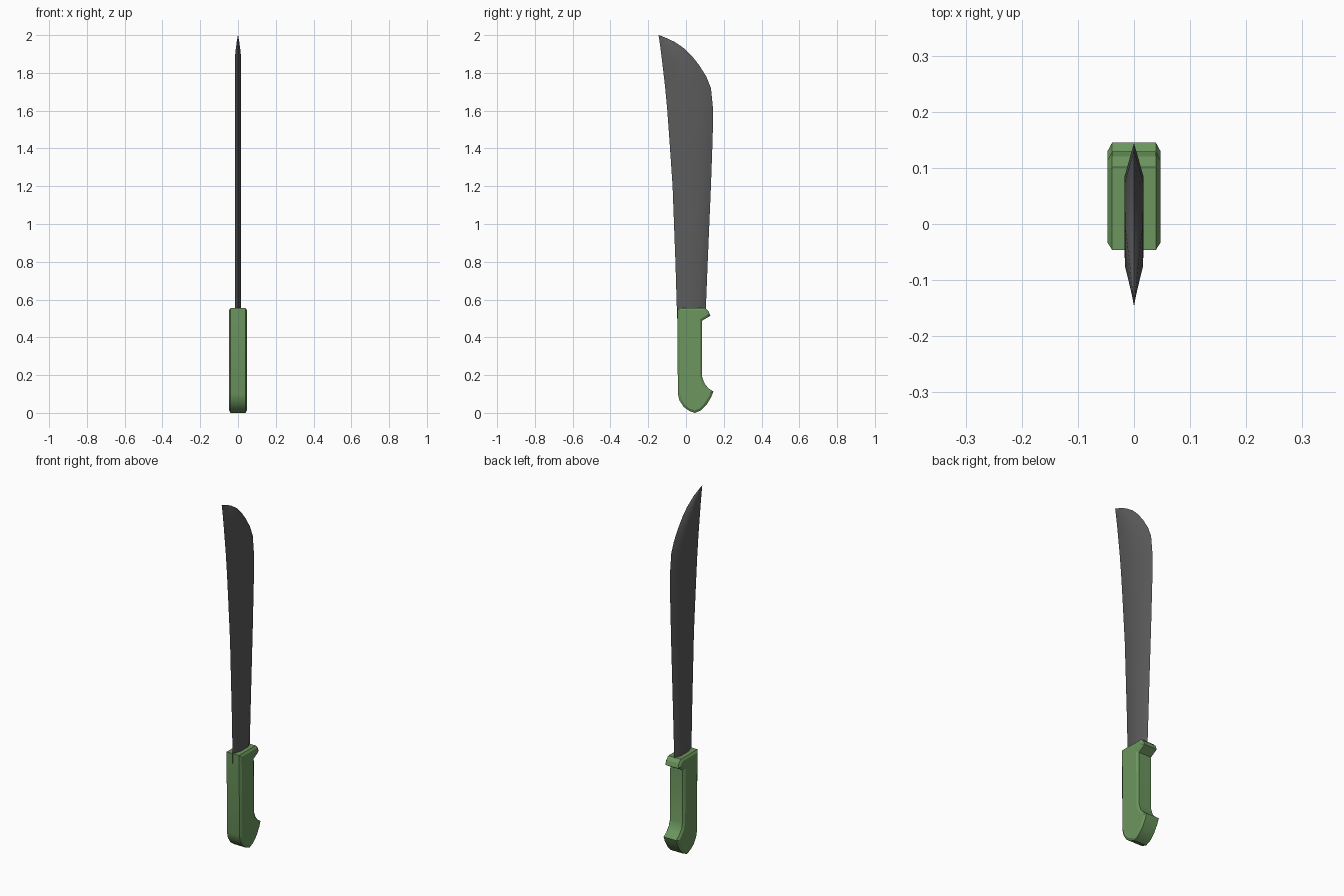
import bpy, bmesh

if "Cube" in bpy.data.objects:
    bpy.data.objects.remove(bpy.data.objects["Cube"])


def material(name, rgb):
    m = bpy.data.materials.new(name)
    m.diffuse_color = (*rgb, 1.0)
    m.use_nodes = True
    m.node_tree.nodes["Principled BSDF"].inputs["Base Color"].default_value = m.diffuse_color
    return m


def finish(bm, name, mat, angle):
    bmesh.ops.recalc_face_normals(bm, faces=bm.faces[:])
    me = bpy.data.meshes.new(name)
    bm.to_mesh(me)
    bm.free()
    me.materials.append(mat)
    ob = bpy.data.objects.new(name, me)
    bpy.context.collection.objects.link(ob)
    bpy.context.view_layer.objects.active = ob
    ob.select_set(True)
    bpy.ops.object.shade_smooth_by_angle(angle=angle)
    ob.select_set(False)


steel = material("dark steel", (0.105, 0.105, 0.105))
green = material("green grip", (0.150, 0.305, 0.112))

# Blade: lens-shaped sections lofted upwards (z, spine y, edge y, thickness factor)
stations = [
    (0.50, -0.047, 0.103, 1), (0.80, -0.056, 0.115, 1), (1.20, -0.071, 0.132, 1),
    (1.45, -0.088, 0.141, 1), (1.60, -0.099, 0.144, 1), (1.72, -0.110, 0.132, 1),
    (1.78, -0.117, 0.108, 1), (1.84, -0.124, 0.070, 1), (1.89, -0.130, 0.031, 0.95),
    (1.93, -0.135, -0.010, 0.7), (1.965, -0.140, -0.062, 0.4),
    (1.985, -0.143, -0.105, 0.18), (2.0, -0.146, -0.144, 0.02),
]
section = [(0, 0), (0.33, 0.0165), (0.76, 0.0165), (0.90, 0.007), (1, 0),
           (0.90, -0.007), (0.76, -0.0165), (0.33, -0.0165)]
bm = bmesh.new()
rings = [[bm.verts.new((x * k, a + (b - a) * t, z)) for t, x in section]
         for z, a, b, k in stations]
n = len(section)
for r0, r1 in zip(rings, rings[1:]):
    for i in range(n):
        j = (i + 1) % n
        bm.faces.new((r0[i], r0[j], r1[j], r1[i]))
bm.faces.new(rings[0])
bm.faces.new(rings[-1])
finish(bm, "blade", steel, 0.5)

# Handle: side profile with guard and pommel hook, extruded, then chamfered sides
profile = [
    (-0.046, 0.556), (-0.043, 0.100), (-0.035, 0.067), (-0.012, 0.031),
    (0.018, 0.010), (0.048, 0.000), (0.080, 0.014), (0.110, 0.045),
    (0.133, 0.083), (0.145, 0.113), (0.118, 0.131), (0.098, 0.156),
    (0.086, 0.190), (0.085, 0.488), (0.129, 0.514), (0.120, 0.538), (0.102, 0.556),
]
bm = bmesh.new()
sides = [[bm.verts.new((x, y, z)) for y, z in profile] for x in (-0.039, 0.039)]
caps = [bm.faces.new(s) for s in sides]
n = len(profile)
for i in range(n):
    j = (i + 1) % n
    bm.faces.new((sides[0][i], sides[0][j], sides[1][j], sides[1][i]))
bmesh.ops.recalc_face_normals(bm, faces=bm.faces[:])
bmesh.ops.inset_individual(bm, faces=caps, thickness=0.012, depth=0.008,
                           use_even_offset=True)
finish(bm, "handle", green, 0.4)
